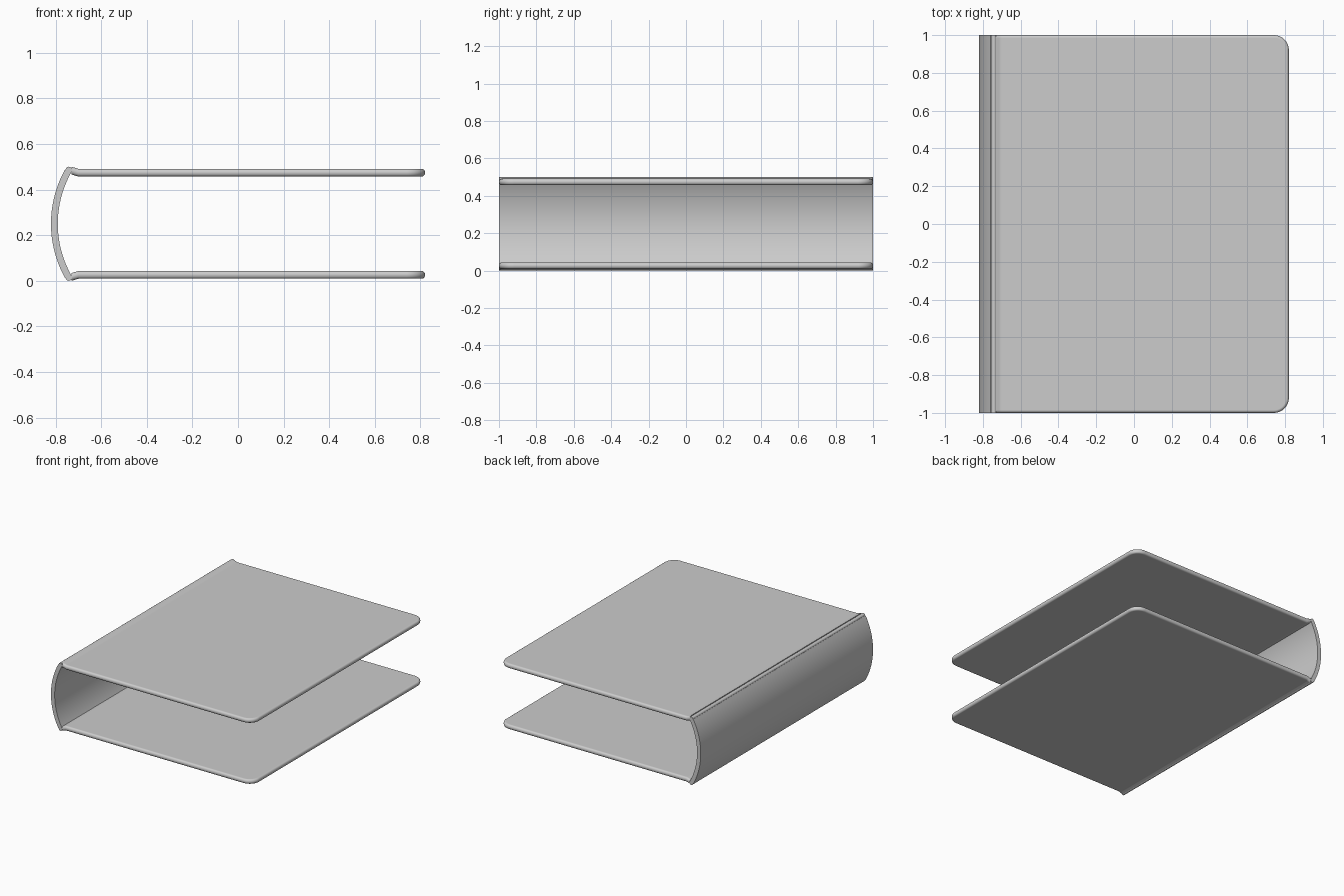
import bpy, bmesh, math

if "Cube" in bpy.data.objects:
    bpy.data.objects.remove(bpy.data.objects["Cube"])

grey = bpy.data.materials.new("plain grey")
grey.diffuse_color = (0.604, 0.604, 0.604, 1)
grey.use_nodes = True
grey.node_tree.nodes["Principled BSDF"].inputs["Base Color"].default_value = grey.diffuse_color


def finish(bm, name):
    bmesh.ops.recalc_face_normals(bm, faces=bm.faces)
    me = bpy.data.meshes.new(name)
    bm.to_mesh(me)
    bm.free()
    ob = bpy.data.objects.new(name, me)
    bpy.context.collection.objects.link(ob)
    me.materials.append(grey)
    bpy.ops.object.select_all(action='DESELECT')
    ob.select_set(True)
    bpy.context.view_layer.objects.active = ob
    bpy.ops.object.shade_smooth_by_angle(angle=math.radians(35))
    wn = ob.modifiers.new("weighted normals", 'WEIGHTED_NORMAL')
    wn.keep_sharp = True
    return ob


def prism(bm, pts, offset):
    """Extrude a closed outline of 3D points along an offset."""
    face = bm.faces.new([bm.verts.new(p) for p in pts])
    ext = bmesh.ops.extrude_face_region(bm, geom=[face])
    verts = [g for g in ext['geom'] if isinstance(g, bmesh.types.BMVert)]
    bmesh.ops.translate(bm, verts=verts, vec=offset)


def cover(name, flip):
    x0, x1, r, z0, z1 = -0.73, 0.82, 0.08, 0.457, 0.491
    pts = [(x0, 1, z0), (x0, -1, z0)]
    for cy, a0 in ((-1 + r, -90), (1 - r, 0)):
        for i in range(11):
            a = math.radians(a0 + 9 * i)
            pts.append((x1 - r + r * math.cos(a), cy + r * math.sin(a), z0))
    bm = bmesh.new()
    prism(bm, pts, (0, 0, z1 - z0))
    # round the rim everywhere except at the hinge
    rim = [e for e in bm.edges
           if abs(e.verts[0].co.z - e.verts[1].co.z) < 1e-5
           and max(v.co.x for v in e.verts) > x0 + 0.01]
    bmesh.ops.bevel(bm, geom=rim, offset=0.015, segments=4, profile=0.5,
                    affect='EDGES')
    # raised lip beside the hinge
    for x in (-0.715, -0.70):
        bmesh.ops.bisect_plane(bm, geom=bm.verts[:] + bm.edges[:] + bm.faces[:],
                               plane_co=(x, 0, 0), plane_no=(1, 0, 0))
    for v in bm.verts:
        v.co.z += 0.3 * max(0, -0.70 - v.co.x)
        if flip:
            v.co.z = 0.5 - v.co.z
    finish(bm, name)


def hinge(name, z):
    bm = bmesh.new()
    ring = [(-0.742 + 0.014 * math.cos(math.tau * i / 16), -1,
             z + 0.014 * math.sin(math.tau * i / 16)) for i in range(16)]
    prism(bm, ring, (0, 2, 0))
    finish(bm, name)


# Covers and hinge beads
cover("top_cover", False)
cover("bottom_cover", True)
hinge("top_hinge", 0.486)
hinge("bottom_hinge", 0.014)

# Curved spine
bm = bmesh.new()
angles = [math.radians(-28.9 + 57.8 * i / 32) for i in range(33)]
arc = [(-0.33 - 0.49 * math.cos(a), -1, 0.25 + 0.49 * math.sin(a)) for a in angles]
arc += [(-0.33 - 0.46 * math.cos(a), -1, 0.25 + 0.46 * math.sin(a))
        for a in reversed(angles)]
prism(bm, arc, (0, 2, 0))
finish(bm, "spine")
